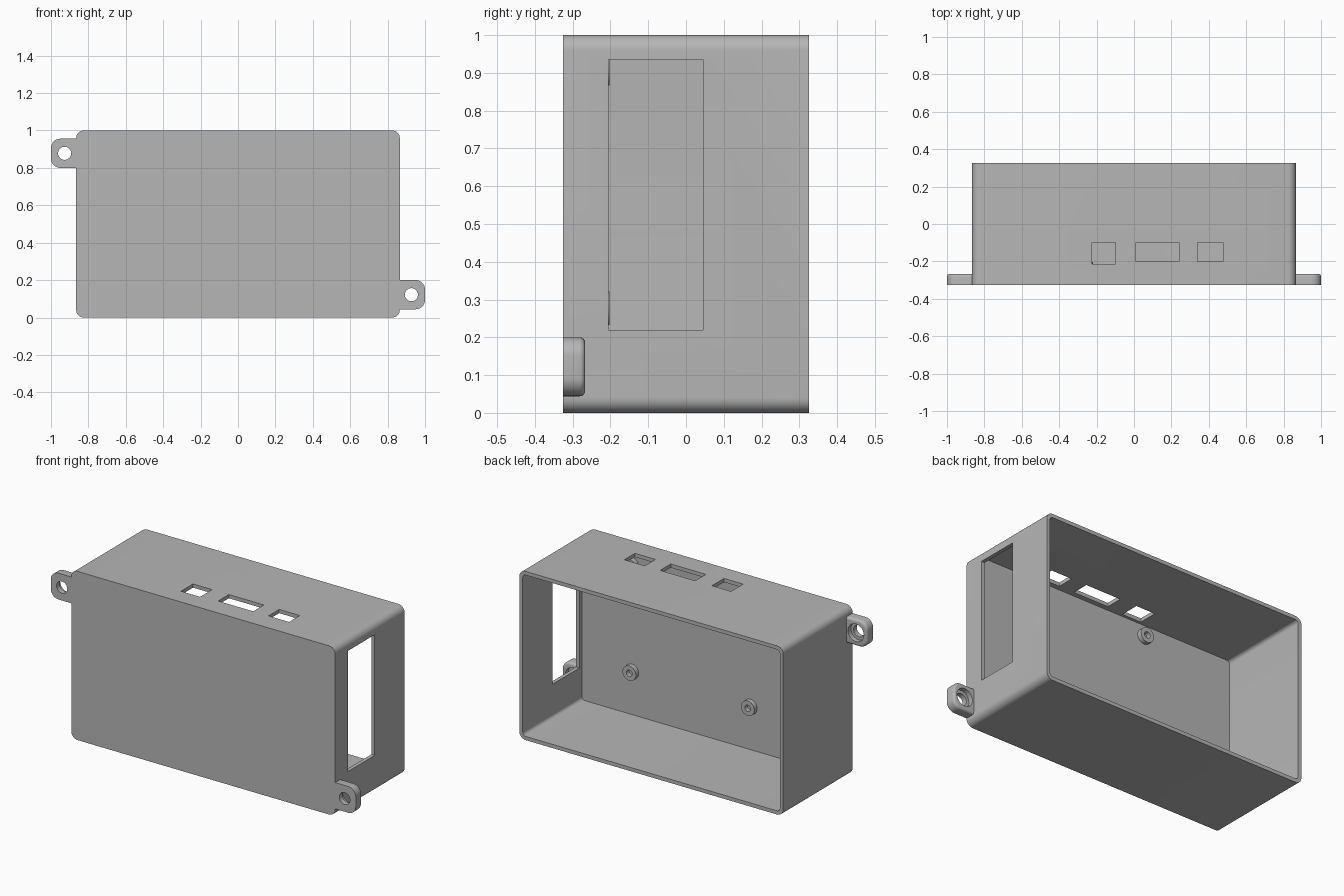
import bpy, bmesh, math

cube = bpy.data.objects.get("Cube")
if cube:
    bpy.data.objects.remove(cube)

grey = bpy.data.materials.new("light grey plastic")
grey.use_nodes = True
colour = (0.47, 0.47, 0.47, 1)
grey.diffuse_color = colour
grey.node_tree.nodes["Principled BSDF"].inputs["Base Color"].default_value = colour

W, D, H = 0.865, 0.325, 1.0      # half width, half depth, height
WALL, FLOOR = 0.022, -0.23       # wall thickness, inner face of the front plate


def prism(name, x, y, z, radius=0.0, soft=0.0, steps=8):
    """Box spanning three ranges, rounded in x-z, with optional soft back rim."""
    bm = bmesh.new()
    outline = []
    corners = [(x[1], z[1], 1, 1), (x[0], z[1], -1, 1),
               (x[0], z[0], -1, -1), (x[1], z[0], 1, -1)]
    for i, (cx, cz, sx, sz) in enumerate(corners):
        if radius == 0:
            outline.append((cx, cz))
            continue
        for k in range(steps + 1):
            a = math.pi / 2 * (i + k / steps)
            outline.append((cx - sx * radius + radius * math.cos(a),
                            cz - sz * radius + radius * math.sin(a)))
    face = bm.faces.new([bm.verts.new((px, y[0], pz)) for px, pz in outline])
    result = bmesh.ops.extrude_face_region(bm, geom=[face])
    verts = [g for g in result["geom"] if isinstance(g, bmesh.types.BMVert)]
    bmesh.ops.translate(bm, verts=verts, vec=(0, y[1] - y[0], 0))
    bmesh.ops.recalc_face_normals(bm, faces=bm.faces)
    if soft:
        rim = [e for e in bm.edges if all(v.co.y > y[1] - 1e-5 for v in e.verts)]
        bmesh.ops.bevel(bm, geom=rim, offset=soft, segments=4, profile=0.5,
                        affect='EDGES')
    mesh = bpy.data.meshes.new(name)
    bm.to_mesh(mesh)
    bm.free()
    mesh.materials.append(grey)
    ob = bpy.data.objects.new(name, mesh)
    bpy.context.collection.objects.link(ob)
    return ob


def rod(name, x, z, radius, y):
    """Round bar along y."""
    return prism(name, (x - radius, x + radius), y, (z - radius, z + radius), radius)


def combine(target, tool, operation):
    """Apply a boolean and discard the tool."""
    tool.hide_render = True
    mod = target.modifiers.new("shape", 'BOOLEAN')
    mod.operation = operation
    mod.solver = 'EXACT'
    mod.object = tool
    bpy.context.view_layer.objects.active = target
    bpy.ops.object.modifier_apply(modifier=mod.name)
    bpy.data.objects.remove(tool)


def smooth(ob):
    bpy.ops.object.select_all(action='DESELECT')
    ob.select_set(True)
    bpy.context.view_layer.objects.active = ob
    bpy.ops.object.shade_smooth_by_angle(angle=math.radians(30))


# Case shell, open at the back
case = prism("case", (-W, W), (-D, D), (0, H), 0.04)
combine(case, prism("cavity", (-W + WALL, W - WALL), (FLOOR, D + 0.1),
                    (WALL, H - WALL), 0.02), 'DIFFERENCE')

# Mounting ears on opposite corners, with counterbored screw holes
for side in (1, -1):
    mid_z = 0.5 - side * 0.378
    ends = sorted((side * 0.78, side * 1.0))
    combine(case, prism("ear", ends, (-D, -0.267), (mid_z - 0.078, mid_z + 0.078),
                        0.05, 0.014), 'UNION')
    combine(case, rod("screw_hole", side * 0.927, mid_z, 0.035, (-0.5, -0.2)),
            'DIFFERENCE')
    combine(case, rod("counterbore", side * 0.927, mid_z, 0.052, (-0.295, -0.2)),
            'DIFFERENCE')

# Side window
combine(case, prism("side_window", (W - 0.1, W + 0.1), (-0.205, 0.045),
                    (0.22, 0.935)), 'DIFFERENCE')

# Connector openings in the top
for x0, x1, y0 in ((-0.225, -0.1, -0.213), (0.01, 0.24, -0.2), (0.34, 0.475, -0.2)):
    combine(case, prism("port", (x0, x1), (y0, -0.1), (H - 0.1, H + 0.1)),
            'DIFFERENCE')
smooth(case)

# Board standoffs on the inner face of the front plate
for x in (-0.262, 0.515):
    for z in (0.277, 0.91):
        post = rod("standoff", x, z, 0.044, (FLOOR - 0.01, FLOOR + 0.027))
        combine(post, rod("pilot_hole", x, z, 0.019, (FLOOR - 0.1, FLOOR + 0.1)),
                'DIFFERENCE')
        smooth(post)
